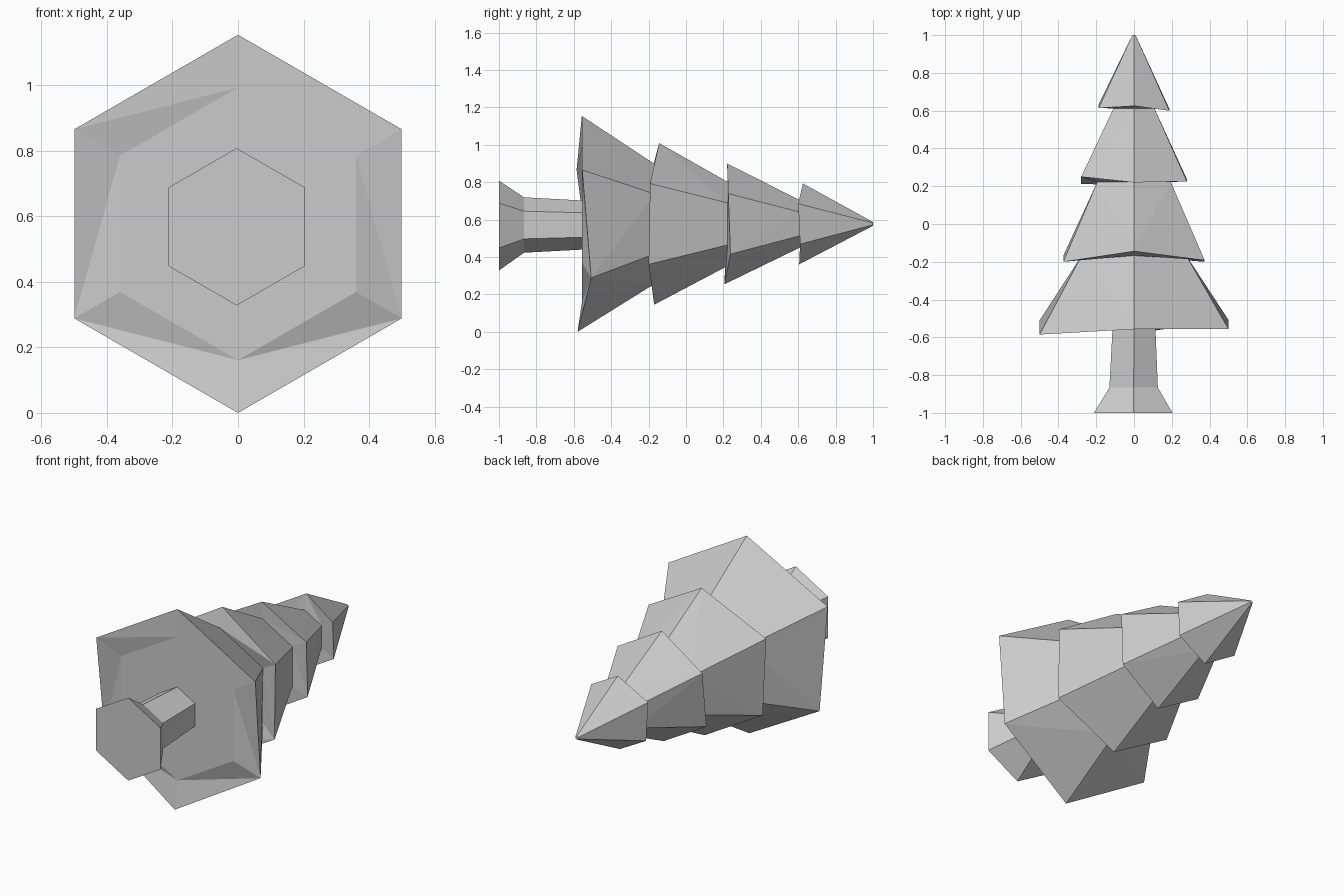
import bpy
import bmesh
from math import sin, cos, radians

cube = bpy.data.objects.get("Cube")
if cube:
    bpy.data.objects.remove(cube, do_unlink=True)

SIDES = 6
AXIS_Z = 0.577

grey = bpy.data.materials.new("plain_grey")
grey.use_nodes = True
colour = (0.6, 0.6, 0.6, 1)
grey.diffuse_color = colour
grey.node_tree.nodes["Principled BSDF"].inputs["Base Color"].default_value = colour


def ring(bm, radius, depths, x=0, z=AXIS_Z):
    """Hexagon across the y axis, first corner on top, then clockwise via +x."""
    if not isinstance(depths, tuple):
        depths = (depths,) * SIDES
    verts = []
    for i, y in enumerate(depths):
        a = radians(360 / SIDES * i)
        verts.append(bm.verts.new((x + radius * sin(a), y, z + radius * cos(a))))
    return verts


def loft(name, sections, cap_start=False, cap_end=False):
    bm = bmesh.new()
    rings = [ring(bm, *s) for s in sections]
    for a, b in zip(rings, rings[1:]):
        for i in range(SIDES):
            j = (i + 1) % SIDES
            bm.faces.new((a[i], a[j], b[j], b[i]))
    if cap_start:
        bm.faces.new(rings[0][::-1])
    if cap_end:
        bm.faces.new(rings[-1])
    # Triangulating keeps the slightly warped sides faceted
    bmesh.ops.triangulate(bm, faces=[f for f in bm.faces if len(f.verts) == 4])
    bm.normal_update()
    # Turn the shell outward
    lead = max(bm.faces, key=lambda f: f.calc_center_median().z)
    if lead.normal.z < 0:
        bmesh.ops.reverse_faces(bm, faces=bm.faces)
    mesh = bpy.data.meshes.new(name)
    bm.to_mesh(mesh)
    bm.free()
    mesh.materials.append(grey)
    obj = bpy.data.objects.new(name, mesh)
    bpy.context.collection.objects.link(obj)
    return obj


# Trunk with a flared foot
loft("trunk", [
    (0.24, -1.0, -0.004, 0.568),
    (0.148, -0.866, -0.002, 0.571),
    (0.131, -0.55, 0, 0.571),
], cap_start=True)

# Foliage joints: radius and depth where one tier meets the next
joints = [(0.416, -0.556), (0.32, -0.167), (0.225, 0.222), (0.125, 0.612), (0.01, 1.0)]

# Uneven rims: radius and depth of each corner
rims = [
    (0.577, (-0.557, -0.555, -0.507, -0.58, -0.51, -0.585)),
    (0.432, (-0.144, -0.192, -0.2, -0.17, -0.168, -0.2)),
    (0.323, (0.22, 0.226, 0.238, 0.205, 0.212, 0.25)),
    (0.216, (0.625, 0.6, 0.61, 0.605, 0.633, 0.614)),
]

names = ["lowest_tier", "lower_middle_tier", "upper_middle_tier", "top_tier"]
for k, name in enumerate(names):
    loft(name, [joints[k], rims[k], joints[k + 1]],
         cap_start=(k == 0), cap_end=(k == len(names) - 1))
